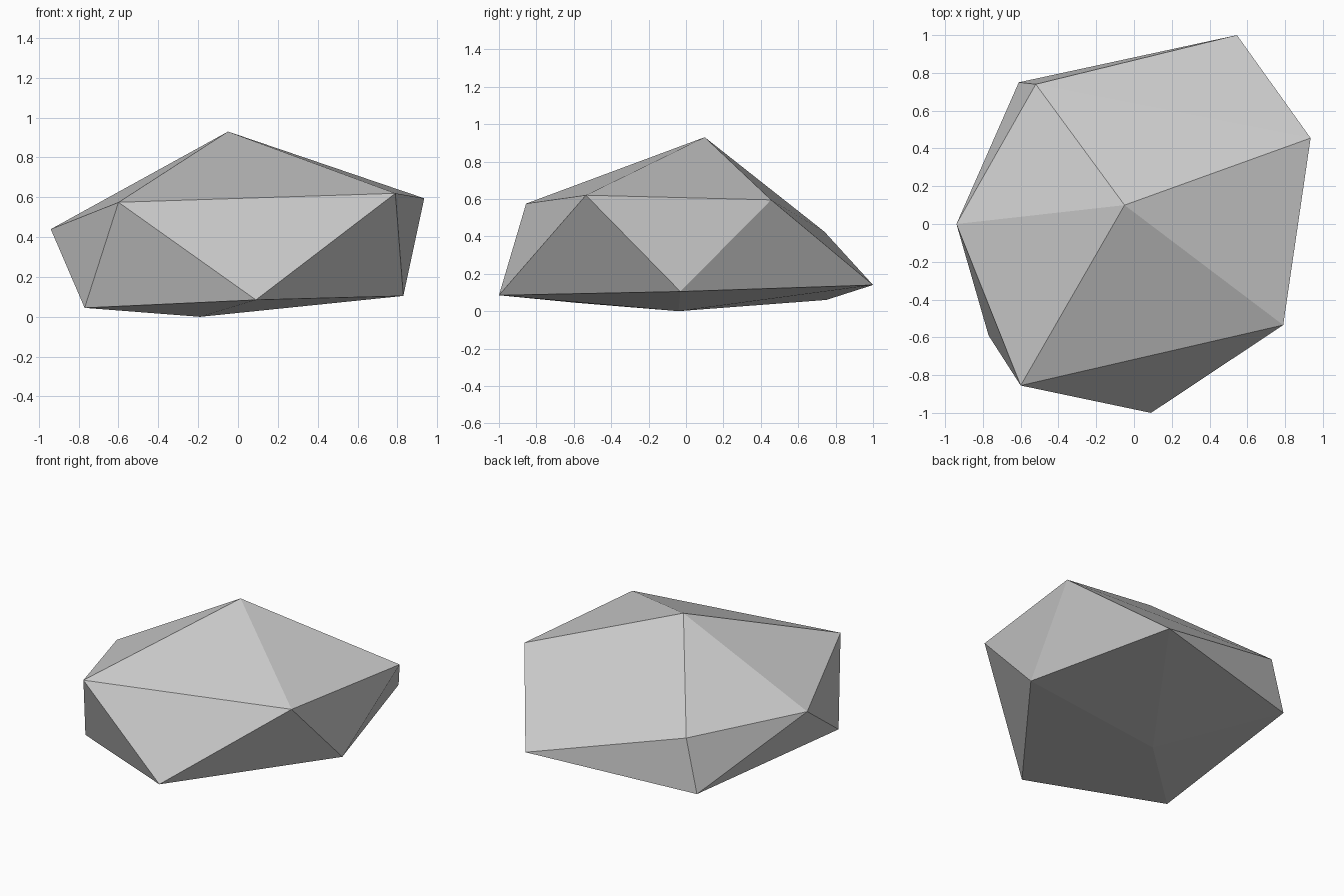
import bpy
import bmesh

cube = bpy.data.objects.get("Cube")
if cube:
    bpy.data.objects.remove(cube, do_unlink=True)

# Plain stone grey
stone = bpy.data.materials.new("stone grey")
stone.use_nodes = True
grey = (0.6, 0.6, 0.6, 1)
stone.diffuse_color = grey
stone.node_tree.nodes["Principled BSDF"].inputs["Base Color"].default_value = grey

# Irregular twenty-sided rock: a peak, two staggered rings and a base point
peak = (-0.05, 0.10, 0.93)
base = (-0.19, -0.04, 0)
upper_ring = [(-0.94, 0, 0.44), (-0.60, -0.855, 0.575), (0.79, -0.535, 0.62),
              (0.935, 0.455, 0.595), (-0.52, 0.74, 0.425)]
lower_ring = [(-0.77, -0.59, 0.045), (0.09, -1, 0.085), (0.83, -0.03, 0.105),
              (0.545, 1, 0.14), (-0.61, 0.75, 0.06)]

bm = bmesh.new()
top, bottom = bm.verts.new(peak), bm.verts.new(base)
upper = [bm.verts.new(p) for p in upper_ring]
lower = [bm.verts.new(p) for p in lower_ring]
count = len(upper)
for i in range(count):
    j = (i + 1) % count
    for corners in ((top, upper[i], upper[j]),
                    (upper[i], lower[i], upper[j]),
                    (upper[j], lower[i], lower[j]),
                    (bottom, lower[j], lower[i])):
        bm.faces.new(corners)
bmesh.ops.recalc_face_normals(bm, faces=bm.faces)

mesh = bpy.data.meshes.new("rock")
bm.to_mesh(mesh)
bm.free()
mesh.materials.append(stone)
rock = bpy.data.objects.new("rock", mesh)
bpy.context.collection.objects.link(rock)
